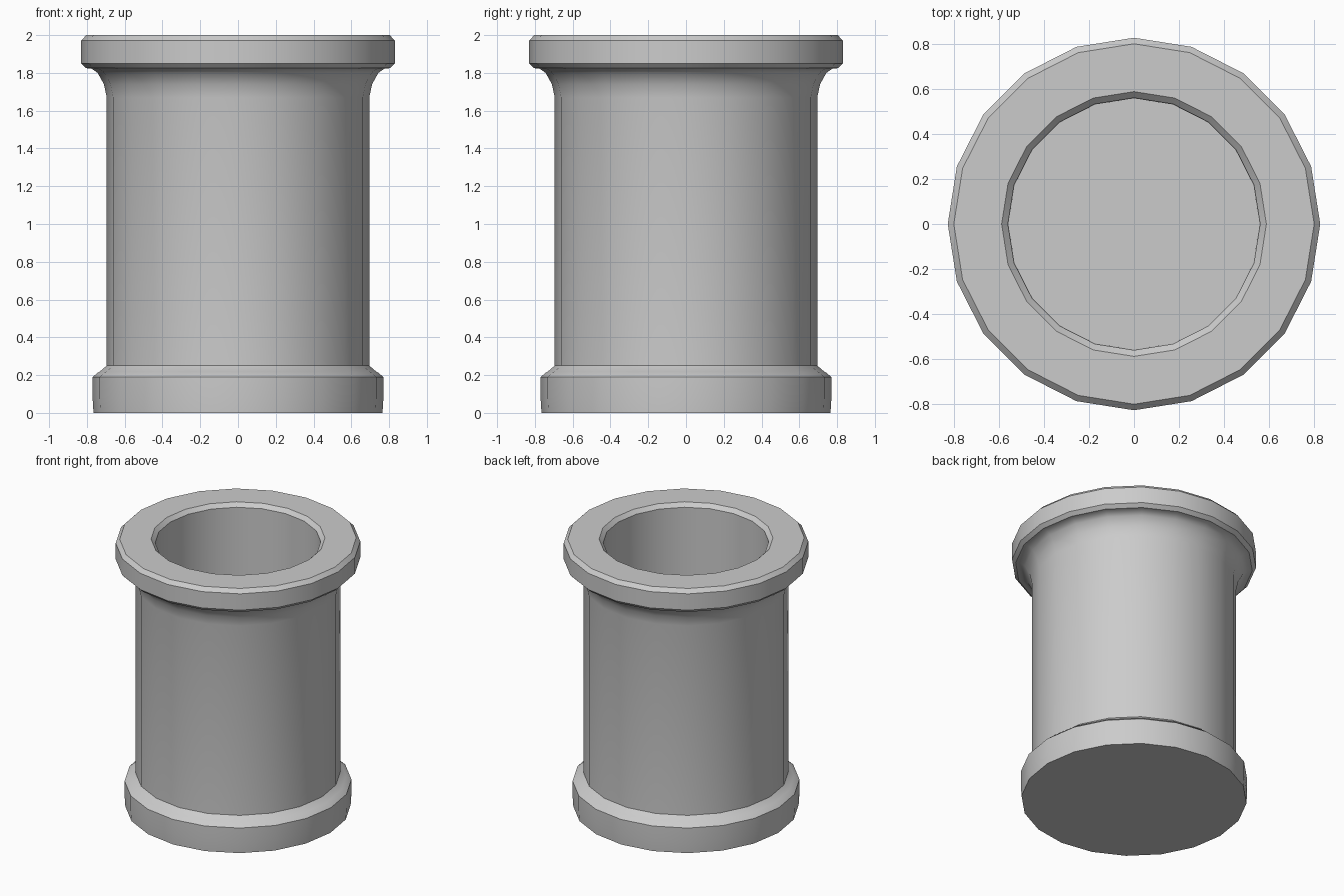
import bpy, bmesh, math

if "Cube" in bpy.data.objects:
    bpy.data.objects.remove(bpy.data.objects["Cube"])

SIDES = 20


def lathe(name, profile):
    """Revolve an (r, z) profile around z; it starts and ends with a flat cap."""
    bm = bmesh.new()
    rings = []
    for r, z in profile:
        rings.append([bm.verts.new((r * math.cos(2 * math.pi * i / SIDES),
                                    r * math.sin(2 * math.pi * i / SIDES), z))
                      for i in range(SIDES)])
    for a, b in zip(rings, rings[1:]):
        for i in range(SIDES):
            j = (i + 1) % SIDES
            bm.faces.new((a[i], a[j], b[j], b[i]))
    bm.faces.new(rings[0][::-1])
    bm.faces.new(rings[-1])
    bmesh.ops.recalc_face_normals(bm, faces=bm.faces[:])
    mesh = bpy.data.meshes.new(name)
    bm.to_mesh(mesh)
    bm.free()
    obj = bpy.data.objects.new(name, mesh)
    bpy.context.collection.objects.link(obj)
    bpy.context.view_layer.objects.active = obj
    obj.select_set(True)
    bpy.ops.object.shade_smooth_by_angle(angle=math.radians(30))
    obj.select_set(False)
    return obj


# Stepped foot with chamfer
foot = [(0.765, 0.0), (0.77, 0.08), (0.77, 0.19), (0.74, 0.215), (0.733, 0.218)]
# Straight wall that flares out under the rim
wall = [(0.695, 0.25), (0.695, 1.67), (0.71, 1.74), (0.743, 1.80), (0.775, 1.822)]
# Bevelled rim
rim = [(0.805, 1.825), (0.83, 1.85), (0.83, 1.972), (0.803, 2.0), (0.59, 2.0), (0.562, 1.972)]
# Hollow inside down to the floor
inside = [(0.56, 0.2)]

lathe("round_pot", foot + wall + rim + inside)
